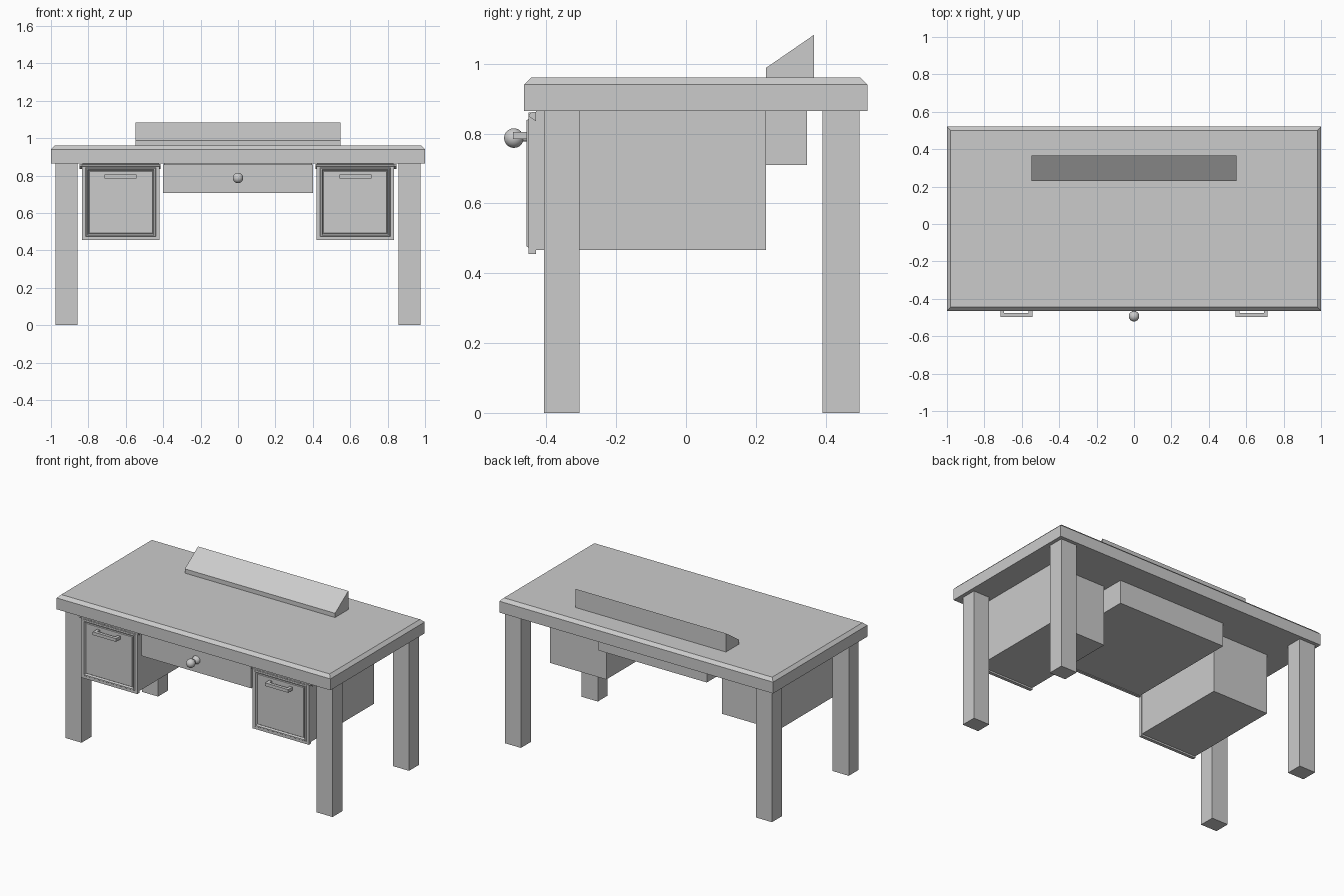
import bpy, bmesh

if "Cube" in bpy.data.objects:
    bpy.data.objects.remove(bpy.data.objects["Cube"])


def make(name, verts, faces):
    me = bpy.data.meshes.new(name)
    me.from_pydata(verts, [], faces)
    bm = bmesh.new()
    bm.from_mesh(me)
    bmesh.ops.recalc_face_normals(bm, faces=bm.faces)
    bm.to_mesh(me)
    bm.free()
    ob = bpy.data.objects.new(name, me)
    bpy.context.collection.objects.link(ob)
    return ob


def loft(name, loops):
    """Skin between four-sided loops and cap both ends."""
    n = len(loops[0])
    verts = [v for loop in loops for v in loop]
    faces = [tuple(range(n)), tuple(range(len(verts) - n, len(verts)))]
    for k in range(len(loops) - 1):
        for i in range(n):
            j = (i + 1) % n
            faces.append((k*n + i, k*n + j, k*n + n + j, k*n + n + i))
    return make(name, verts, faces)


def box(name, x0, x1, y0, y1, z0, z1):
    return loft(name, [[(x0, y0, z), (x1, y0, z), (x1, y1, z), (x0, y1, z)]
                       for z in (z0, z1)])


def extrude_x(name, profile, x0, x1):
    return loft(name, [[(x, y, z) for y, z in profile] for x in (x0, x1)])


def mirrored(ob):
    """Repeat the part on the other side of x = 0."""
    ob.modifiers.new("Mirror", 'MIRROR').use_axis[0] = True
    return ob


# Table top with chamfered upper edge
loft("table_top", [
    [(-1 + i, -.464 + i, z), (1 - i, -.464 + i, z),
     (1 - i, .52 - i, z), (-1 + i, .52 - i, z)]
    for i, z in ((0, .865), (0, .94), (.02, .96))])

# Legs
mirrored(box("front_leg", .858, .976, -.407, -.305, 0, .865))
mirrored(box("back_leg", .858, .976, .391, .497, 0, .865))

# Sloped rest on the table top
extrude_x("sloped_rest", [(.229, .96), (.367, .96), (.367, 1.083), (.229, .988)],
          -.549, .549)

# Side pedestals
mirrored(box("pedestal_body", .422, .832, -.43, .229, .466, .865))

# Pedestal drawer fronts: slab, raised rim, recessed panel
X0, X1, Z0, Z1 = .42, .833, .455, .86
steps = ((0, -.43), (0, -.451), (.018, -.451), (.022, -.457),
         (.028, -.457), (.034, -.445), (.038, -.451))
mirrored(loft("drawer_front", [
    [(X0 + i, y, Z0 + i), (X1 - i, y, Z0 + i),
     (X1 - i, y, Z1 - i), (X0 + i, y, Z1 - i)] for i, y in steps]))

# Small moulding above each pedestal drawer
mirrored(extrude_x("top_moulding",
                   [(-.43, .862), (-.442, .862), (-.452, .85), (-.43, .836)],
                   .415, .848))

# Pull handles: bar and two posts
mirrored(box("handle_bar", .544, .714, -.496, -.476, .784, .805))
for x in (.544, .694):
    mirrored(box("handle_post", x, x + .02, -.478, -.445, .784, .805))

# Centre drawer
box("centre_drawer_body", -.395, .395, -.42, .347, .71, .865)
box("centre_drawer_front", -.4, .4, -.434, -.415, .706, .86)

# Round knob: ball, stem and half-sunk base ball
def ball(name, y, r):
    bpy.ops.mesh.primitive_uv_sphere_add(segments=32, ring_count=16, radius=r,
                                         location=(0, y, .787))
    bpy.context.object.name = name
    bpy.ops.object.shade_smooth()

ball("knob_ball", -.493, .028)
ball("knob_base", -.432, .027)
bpy.ops.mesh.primitive_cylinder_add(vertices=24, radius=.01, depth=.06,
                                    location=(0, -.46, .787),
                                    rotation=(1.5708, 0, 0))
bpy.context.object.name = "knob_stem"
bpy.ops.object.shade_smooth_by_angle()
